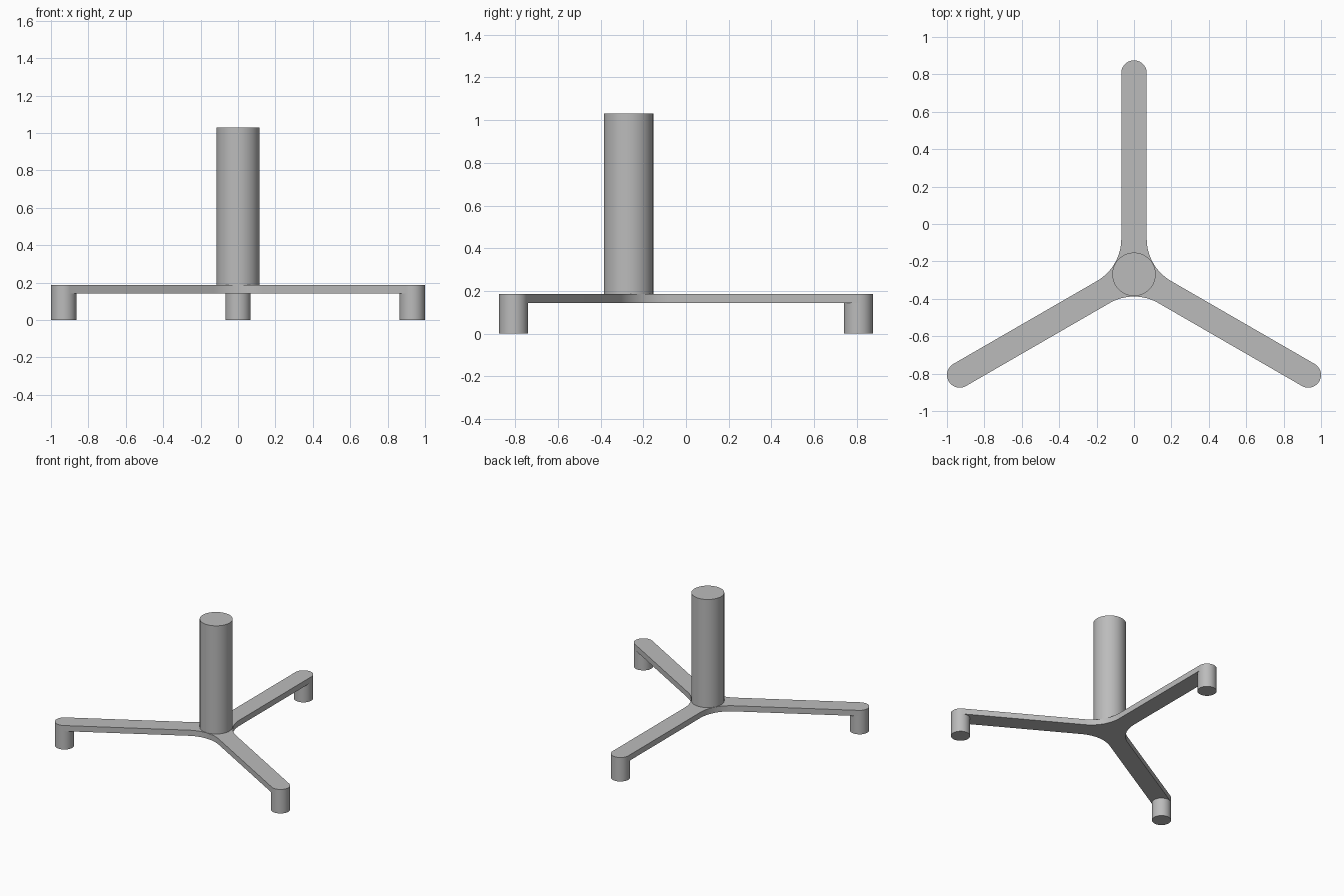
import bpy, bmesh
from math import sin, cos, pi, radians, sqrt

if "Cube" in bpy.data.objects:
    bpy.data.objects.remove(bpy.data.objects["Cube"])

HUB_Y = -0.269          # hub centre, so the footprint is centred
REACH, HALF = 1.076, 0.068   # arm length to end centre, arm half width
FILLET = 0.26           # blend radius between neighbouring arms
PLATE_LOW, PLATE_TOP = 0.143, 0.187
COLUMN_R, COLUMN_TOP = 0.116, 1.03
ARM_ANGLES = [radians(a) for a in (90, 210, 330)]

grey = bpy.data.materials.new("plain grey")
grey.use_nodes = True
grey.diffuse_color = (0.5, 0.5, 0.5, 1)
grey.node_tree.nodes["Principled BSDF"].inputs["Base Color"].default_value = (0.5, 0.5, 0.5, 1)


def arc(cx, cy, radius, start, end, steps):
    """Points along an arc, both ends included."""
    angles = [start + (end - start) * i / steps for i in range(steps + 1)]
    return [(cx + radius * cos(a), cy + radius * sin(a)) for a in angles]


def prism(name, outline, low, high):
    """Extrude a closed flat outline into a solid with sharp rims."""
    bm = bmesh.new()
    base = bm.faces.new([bm.verts.new((x, y, low)) for x, y in outline])
    grown = bmesh.ops.extrude_face_region(bm, geom=[base], use_keep_orig=True)
    for v in grown["geom"]:
        if isinstance(v, bmesh.types.BMVert):
            v.co.z = high
    bmesh.ops.recalc_face_normals(bm, faces=bm.faces)
    mesh = bpy.data.meshes.new(name)
    bm.to_mesh(mesh)
    bm.free()
    mesh.materials.append(grey)
    obj = bpy.data.objects.new(name, mesh)
    bpy.context.collection.objects.link(obj)
    bpy.ops.object.select_all(action='DESELECT')
    obj.select_set(True)
    bpy.context.view_layer.objects.active = obj
    bpy.ops.object.shade_smooth_by_angle(angle=radians(30))
    return obj


def circle(cx, cy, radius, steps):
    return arc(cx, cy, radius, 0, 2 * pi, steps)[:-1]


# Three-armed base plate: rounded arm ends joined by concave fillets
outline = []
for a in ARM_ANGLES:
    outline += arc(REACH * cos(a), HUB_Y + REACH * sin(a), HALF,
                   a - pi / 2, a + pi / 2, 24)
    mid = a + pi / 3
    dist = (HALF + FILLET) * 2 / sqrt(3)
    outline += arc(dist * cos(mid), HUB_Y + dist * sin(mid), FILLET,
                   mid + pi + pi / 6, mid + pi - pi / 6, 16)
prism("base_plate", outline, PLATE_LOW, PLATE_TOP)

# Round foot under each arm end
for name, a in zip(("back_foot", "front_right_foot", "front_left_foot"), ARM_ANGLES):
    prism(name, circle(REACH * cos(a), HUB_Y + REACH * sin(a), HALF, 48), 0, PLATE_LOW)

# Upright column on the hub
prism("column", circle(0, HUB_Y, COLUMN_R, 64), PLATE_TOP, COLUMN_TOP)
